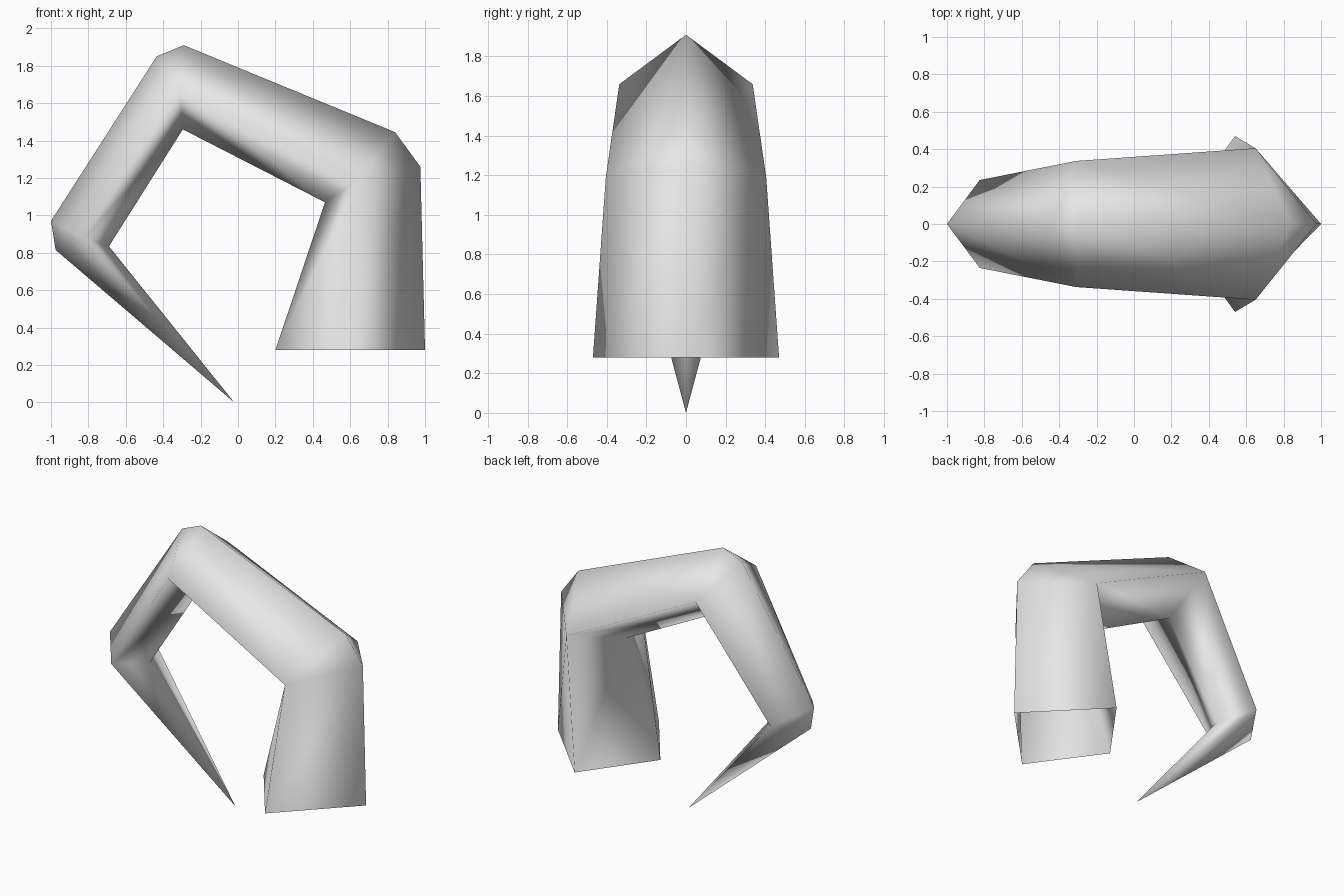
import bpy
import bmesh

if "Cube" in bpy.data.objects:
    bpy.data.objects.remove(bpy.data.objects["Cube"], do_unlink=True)

# One plain grey material
grey = bpy.data.materials.new("light grey")
grey.use_nodes = True
colour = (0.8, 0.8, 0.8, 1.0)
grey.diffuse_color = colour
grey.node_tree.nodes["Principled BSDF"].inputs["Base Color"].default_value = colour

# Joints from hip to claw: bevelled outer edge (two points), side (x, y, z), inner point
JOINTS = [
    (((0.975, 1.26), (0.84, 1.445)), (0.65, 0.405, 1.19), (0.465, 1.07)),
    (((-0.29, 1.91), (-0.435, 1.85)), (-0.31, 0.337, 1.66), (-0.295, 1.46)),
    (((-1.0, 0.97), (-0.975, 0.815)), (-0.825, 0.235, 0.88), (-0.69, 0.835)),
]

bm = bmesh.new()


def point(x, z, y=0.0):
    return bm.verts.new((x, y, z))


def bridge(a, b):
    """Join two diamond rings with four quads."""
    for i in range(4):
        j = (i + 1) % 4
        bm.faces.new((a[i], a[j], b[j], b[i]))


# Open base of the leg: outer, side, inner, side
ring = [point(1.0, 0.28), point(0.54, 0.28, 0.47),
        point(0.2, 0.28), point(0.54, 0.28, -0.47)]

# Tapering segments with a bevelled wedge at each joint
for (first, second), (sx, sy, sz), inner in JOINTS:
    o1, o2 = point(*first), point(*second)
    left, right = point(sx, sz, sy), point(sx, sz, -sy)
    mid = point(*inner)
    bridge(ring, [o1, left, mid, right])
    bm.faces.new((o1, left, o2))
    bm.faces.new((o2, right, o1))
    ring = [o2, left, mid, right]

# Pointed claw
tip = point(-0.02, 0.0)
for i in range(4):
    bm.faces.new((ring[i], ring[(i + 1) % 4], tip))

bmesh.ops.recalc_face_normals(bm, faces=bm.faces[:])
# Make sure the outside of the base points outward (+x side)
bm.faces.ensure_lookup_table()
bm.normal_update()
if bm.faces[0].normal.x < 0:
    bmesh.ops.reverse_faces(bm, faces=bm.faces[:])
for f in bm.faces:
    f.smooth = True

mesh = bpy.data.meshes.new("jointed_leg")
bm.to_mesh(mesh)
bm.free()
mesh.materials.append(grey)
leg = bpy.data.objects.new("jointed_leg", mesh)
bpy.context.collection.objects.link(leg)
